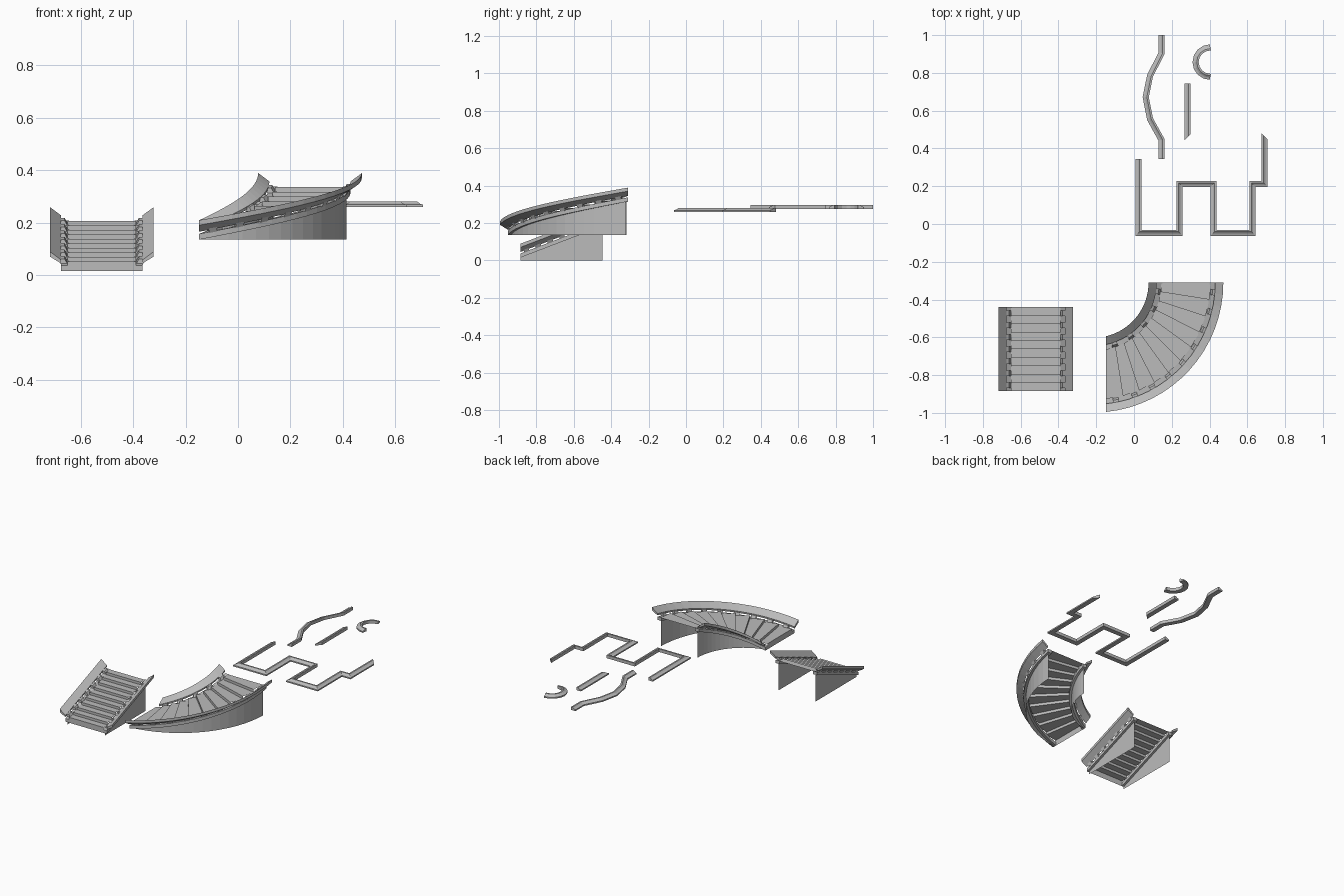
import bpy, bmesh, math
from mathutils import Vector

cube = bpy.data.objects.get("Cube")
if cube:
    bpy.data.objects.remove(cube)

stone = bpy.data.materials.new("stone grey")
stone.use_nodes = True
stone.diffuse_color = (0.5, 0.5, 0.5, 1)
stone.node_tree.nodes["Principled BSDF"].inputs["Base Color"].default_value = (0.5, 0.5, 0.5, 1)


def finish(name, bm):
    bmesh.ops.recalc_face_normals(bm, faces=bm.faces)
    mesh = bpy.data.meshes.new(name)
    bm.to_mesh(mesh)
    bm.free()
    mesh.materials.append(stone)
    bpy.context.collection.objects.link(bpy.data.objects.new(name, mesh))


def loft(bm, rings, closed=True):
    """Skin a row of cross-sections; closed sections also get end caps."""
    rows = [[bm.verts.new(p) for p in ring] for ring in rings]
    n = len(rows[0])
    for a, b in zip(rows, rows[1:]):
        for i in range(n if closed else n - 1):
            j = (i + 1) % n
            bm.faces.new((a[i], a[j], b[j], b[i]))
    if closed:
        bm.faces.new(rows[0])
        bm.faces.new(rows[-1])


# Stair layouts: s runs up the flight, off is the sideways offset
def straight_place(s, off, z):
    return Vector((-0.52 + off, -0.885 + 0.445 * s, z))


def curved_place(s, off, z):
    r = 0.49 + off
    start = -math.pi / 2 + math.asin(0.067 / r)
    a = start * (1 - s)
    return Vector((-0.215 + r * math.cos(a), -0.31 + r * math.sin(a), z))


STRING = [(0.125, 0), (0.155, 0), (0.155, 0.022), (0.125, 0.022)]
RAIL = [(0.157, 0.03), (0.198, 0.055), (0.198, 0.074), (0.155, 0.042)]


def build_stair(kind, place, z0, rise, ground, segs, posts, steps=10):
    ss = [i / segs for i in range(segs + 1)]

    # Strings, sloping rails and side walls
    for side, label in ((-1, "inner"), (1, "outer")):
        for part, section in (("string", STRING), ("rail", RAIL)):
            bm = bmesh.new()
            loft(bm, [[place(s, side * o, z0 + rise * s + h) for o, h in section] for s in ss])
            finish(f"{kind}_{label}_{part}", bm)
        bm = bmesh.new()
        loft(bm, [[place(s * 0.985, side * 0.14, ground),
                   place(s * 0.985, side * 0.14, z0 + rise * s + 0.005)] for s in ss], False)
        finish(f"{kind}_{label}_wall", bm)

        # Leaning balusters between string and rail
        bm = bmesh.new()
        count = posts[0] if side < 0 else posts[1]
        for k in range(count):
            mid = (k + 0.5) / count
            half = 0.014 / (place(0, side * 0.14, 0) - place(1, side * 0.14, 0)).length
            rings = []
            for lean, h in ((0.13, 0.018), (0.142, 0.04)):
                rings.append([place(mid + e * half, side * (lean + w), z0 + rise * (mid + e * half) + h)
                              for e, w in ((-1, 0), (1, 0), (1, 0.026), (-1, 0.026))])
            loft(bm, rings)
        finish(f"{kind}_{label}_balusters", bm)

    # Treads and risers as one folded sheet
    bm = bmesh.new()
    line = [(0, z0)]
    for k in range(steps):
        z = z0 + 0.02 + rise * (k + 1) / steps
        line += [(k / steps, z), ((k + 1) / steps, z)]
    loft(bm, [[place(s, -0.13, z), place(s, 0.13, z)] for s, z in line], False)
    finish(f"{kind}_steps", bm)


build_stair("straight_stair", straight_place, 0.015, 0.17, 0, 1, (7, 7))
build_stair("curved_stair", curved_place, 0.135, 0.18, 0.135, 16, (5, 9))

# Moulding section: tall back on the left of the path, low lip on the right
MOULD = [(-0.016, 0), (-0.016, 0.021), (-0.006, 0.021), (0.004, 0.013), (0.016, 0.009), (0.016, 0)]


def moulding(name, path, z, end_shear=0):
    pts = [Vector(p) for p in path]
    rings = []
    for i, p in enumerate(pts):
        before = (p - pts[i - 1]).normalized() if i else None
        after = (pts[i + 1] - p).normalized() if i + 1 < len(pts) else None
        d1, d2 = before or after, after or before
        n1, n2 = Vector((d1.y, -d1.x)), Vector((d2.y, -d2.x))
        mitre = (n1 + n2) / (1 + n1.dot(n2))
        if after is None:
            mitre = mitre + d1 * end_shear
        rings.append([(*(p + mitre * w), z + h) for w, h in MOULD])
    bm = bmesh.new()
    loft(bm, rings)
    finish(name, bm)


moulding("zigzag_moulding",
         [(0.024, 0.345), (0.024, -0.047), (0.241, -0.047), (0.241, 0.212), (0.421, 0.212),
          (0.421, -0.047), (0.627, -0.047), (0.627, 0.212), (0.691, 0.212), (0.691, 0.465)],
         0.259, -1)
moulding("wavy_moulding",
         [(0.146, 1.0), (0.146, 0.905), (0.085, 0.785), (0.062, 0.672),
          (0.085, 0.555), (0.146, 0.445), (0.146, 0.345)], 0.276)
moulding("straight_moulding", [(0.283, 0.745), (0.283, 0.46)], 0.276, 1)
arc = [math.pi * (0.5 + i / 8) for i in range(9)]
moulding("half_round_moulding",
         [(0.404 + 0.078 * math.cos(a), 0.857 + 0.078 * math.sin(a)) for a in reversed(arc)][::-1], 0.276)
